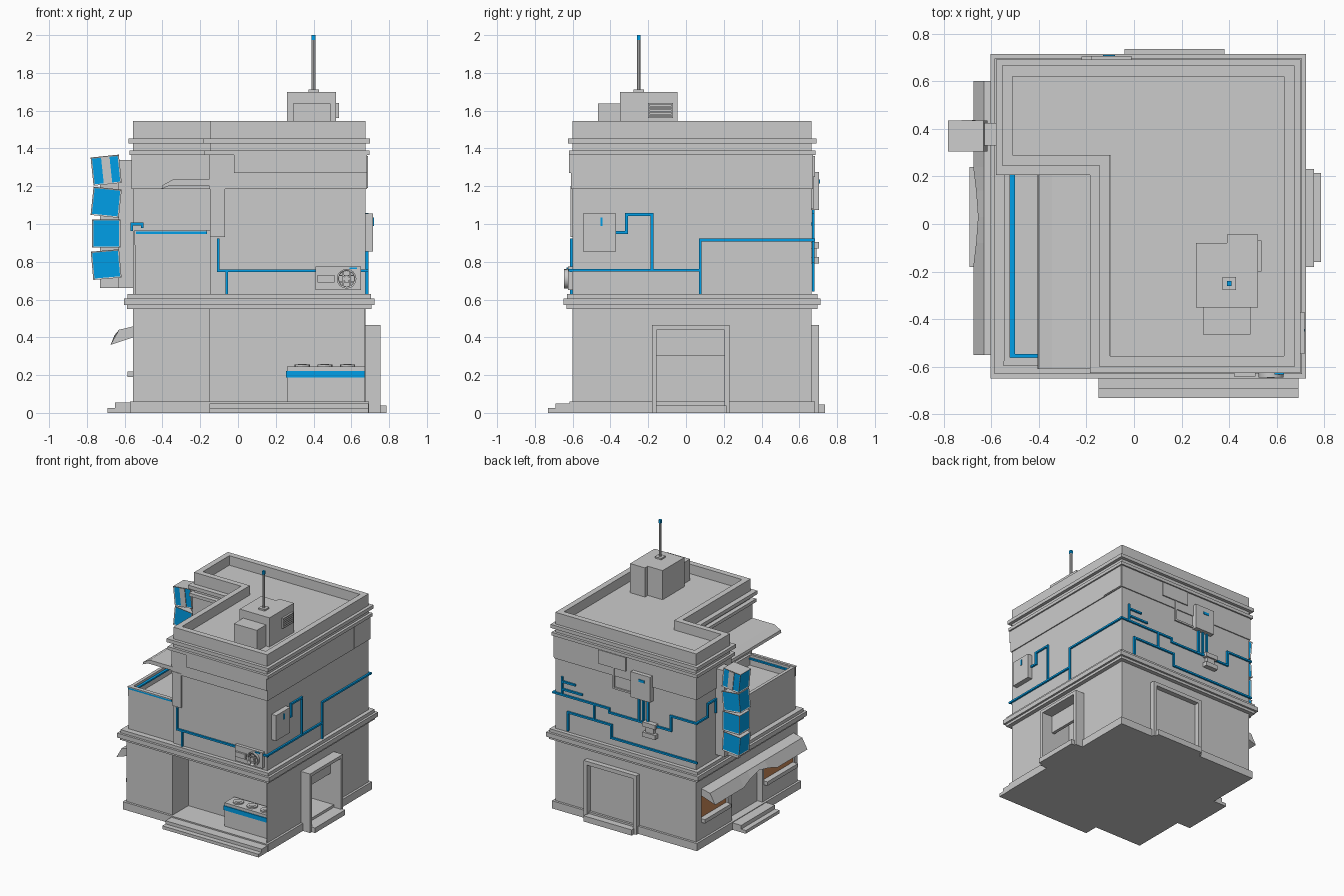
import bpy
import bmesh
from math import radians
from mathutils import Matrix, Vector

default_cube = bpy.data.objects.get("Cube")
if default_cube:
    bpy.data.objects.remove(default_cube, do_unlink=True)


def material(name, color):
    mat = bpy.data.materials.new(name)
    mat.use_nodes = True
    mat.diffuse_color = (*color, 1)
    mat.node_tree.nodes["Principled BSDF"].inputs["Base Color"].default_value = (*color, 1)
    return mat


grey = material("concrete_grey", (.6, .6, .6))
blue = material("bright_blue", (0, .36, .83))
brown = material("warm_brown", (.6, .25, .1))


def finish(bm, name, *mats):
    bmesh.ops.recalc_face_normals(bm, faces=bm.faces)
    mesh = bpy.data.meshes.new(name)
    bm.to_mesh(mesh)
    bm.free()
    for mat in mats:
        mesh.materials.append(mat)
    obj = bpy.data.objects.new(name, mesh)
    bpy.context.scene.collection.objects.link(obj)
    return obj


def add_block(bm, low, high):
    low, high = Vector(low), Vector(high)
    matrix = Matrix.Translation((low + high) / 2) @ Matrix.Diagonal((*(high - low), 1))
    bmesh.ops.create_cube(bm, size=1, matrix=matrix)


def box(name, xs, ys, zs, mat=grey):
    bm = bmesh.new()
    add_block(bm, *zip(xs, ys, zs))
    return finish(bm, name, mat)


def prism(name, outline, bottom, top, rim=0, sink=0):
    """Extruded footprint; an optional rim leaves a parapet round a sunken floor."""
    bm = bmesh.new()
    face = bm.faces.new([bm.verts.new((x, y, bottom)) for x, y in outline])
    out = bmesh.ops.extrude_face_region(bm, geom=[face])["geom"]
    bmesh.ops.translate(bm, vec=(0, 0, top - bottom),
                        verts=[v for v in out if isinstance(v, bmesh.types.BMVert)])
    bmesh.ops.recalc_face_normals(bm, faces=bm.faces)
    if rim:
        lid = max(bm.faces, key=lambda f: f.calc_center_median().z)
        for width in (rim, .0005):
            bmesh.ops.inset_region(bm, faces=[lid], thickness=width, use_even_offset=True)
        bmesh.ops.translate(bm, verts=lid.verts, vec=(0, 0, -sink))
    return finish(bm, name, grey)


def sheet(name, sections):
    """Solid skin through a row of matching cross-sections."""
    bm = bmesh.new()
    rows = [[bm.verts.new(p) for p in section] for section in sections]
    for a, b in zip(rows, rows[1:]):
        for i in range(len(a)):
            j = (i + 1) % len(a)
            bm.faces.new((a[i], a[j], b[j], b[i]))
    bm.faces.new(rows[0])
    bm.faces.new(rows[-1])
    return finish(bm, name, grey)


def cylinder(name, center, radius, depth, axis="Z", sides=12):
    turn = Matrix.Rotation(radians(90), 4, "X") if axis == "Y" else Matrix()
    bm = bmesh.new()
    bmesh.ops.create_cone(bm, cap_ends=True, segments=sides, radius1=radius, radius2=radius,
                          depth=depth, matrix=Matrix.Translation(center) @ turn)
    obj = finish(bm, name, grey)
    obj.select_set(True)
    bpy.context.view_layer.objects.active = obj
    bpy.ops.object.shade_smooth_by_angle()
    obj.select_set(False)
    return obj


def pipes(name, place, runs, mat=blue, r=.007):
    """Square conduits; each run is a path on a wall, lifted to space by place."""
    bm = bmesh.new()
    pad = Vector((r, r, r))
    for run in runs:
        points = [Vector(place(*p)) for p in run]
        for a, b in zip(points, points[1:]):
            add_block(bm, Vector(map(min, a, b)) - pad, Vector(map(max, a, b)) + pad)
    return finish(bm, name, mat)


def cut(target, cutter):
    cutter.hide_render = True
    mod = target.modifiers.new("opening", "BOOLEAN")
    mod.operation, mod.solver, mod.object = "DIFFERENCE", "EXACT", cutter
    bpy.context.view_layer.objects.active = target
    bpy.ops.object.modifier_apply(modifier=mod.name)
    bpy.data.objects.remove(cutter, do_unlink=True)


WEST, EAST, SOUTH, NORTH = -.555, .675, -.6, .665


def rect(o):
    return [(WEST - o, SOUTH - o), (EAST + o, SOUTH - o), (EAST + o, NORTH + o), (WEST - o, NORTH + o)]


def ell(o, notch=0):
    x, y = -.145 - o - notch, .245 - o - notch
    return [(WEST - o, NORTH + o), (EAST + o, NORTH + o), (EAST + o, SOUTH - o),
            (x, SOUTH - o), (x, y), (WEST - o, y)]


# Ground floor with shop recess, windows and doorways
ground = prism("ground_floor", rect(0), 0, .56)
cut(ground, box("cutter", (-.15, .669), (-.8, -.405), (.06, .549)))
cut(ground, box("cutter", (.5, .8), (-.155, .205), (.04, .44)))
cut(ground, box("cutter", (-.8, -.51), (-.16, .22), (.06, .4)))
for side, ys in (("back", (.27, .6)), ("front", (-.56, -.18))):
    cut(ground, box("cutter", (-.8, -.53), ys, (.22, .42)))
    box(side + "_window_pane", (-.54, -.525), ys, (.22, .42), brown)
    box(side + "_window_sill", (-.585, -.54), ys, (.19, .22))
prism("plinth", rect(.018), 0, .06)
prism("lower_cornice", rect(.032), .55, .575)
prism("middle_cornice", rect(.048), .57, .605)
prism("upper_cornice", rect(.03), .6, .63)

# Steps
for i, depth in enumerate((.73, .69)):
    box("front_step", (-.15, .69), (-depth, -.6), (0, .025 + i * .025))
for i, reach in enumerate((.69, .65)):
    box("awning_side_step", (-reach, -.55), (-.18, .24), (0, .025 + i * .03))
box("side_door_step", (.6, .785), (-.16, .215), (0, .04))
box("back_door_step", (-.04, .38), (.6, .735), (0, .045))

# Side door frame with half-open shutter, back door frame
for y in (-.18, .205):
    box("side_door_jamb", (.65, .755), (y, y + .025), (0, .465))
box("side_door_lintel", (.65, .755), (-.18, .23), (.44, .465))
box("side_door_shutter", (.64, .665), (-.16, .21), (.3, .45))
for x in (-.06, .37):
    box("back_door_jamb", (x, x + .03), (.65, .705), (0, .465))
box("back_door_lintel", (-.06, .4), (.65, .705), (.435, .465))

# Shop counter with round hobs
box("counter", (.26, .672), (-.54, -.42), (.06, .245))
box("counter_stripe", (.255, .672), (-.546, -.42), (.188, .222), blue)
for x in (.34, .46, .58):
    cylinder("hob", (x, -.48, .248), .04, .014)
    cylinder("hob_center", (x, -.48, .255), .022, .006)

# Wavy shop awning, lifted over its middle door
waves = []
for y, lift in ((-.55, 0), (-.18, 0), (-.08, .03), (.03, .05), (.14, .03), (.24, 0), (.6, 0)):
    profile = ((WEST, .4), (lift * .4 - .675, .36 + lift), (-.63, .44), (WEST, .458))
    waves.append([(x, y, z) for x, z in profile])
sheet("shop_awning", waves)

# Upper storey and roof
prism("upper_storey", ell(0), .62, 1.38)
prism("upper_wall_band", ell(.008), 1.185, 1.37)
box("front_wall_band", (-.02, .683), (-.619, -.59), (1.27, 1.37))
prism("roof_trim_low", ell(.02, .015), 1.365, 1.39)
prism("roof_trim_high", ell(.025, .015), 1.425, 1.453)
prism("roof_parapet", ell(0), 1.38, 1.545, rim=.045, sink=.075)
box("corner_post", (-.147, -.07), (-.612, -.54), (.93, 1.2))
box("side_wall_panel", (.67, .688), (.47, .668), (1.19, 1.36))
box("back_wall_panel", (.05, .29), (.66, .682), (1.25, 1.36))

# Terrace
terrace = [(-.545, -.585), (-.14, -.585), (-.14, .25), (-.545, .25)]
prism("terrace", terrace, .62, .965, rim=.025, sink=.08)
box("terrace_front_cap", (-.548, -.165), (-.59, -.575), (.89, .965))
box("terrace_front_lip", (-.548, -.165), (-.597, -.575), (.961, .968))
box("terrace_front_strip", (-.54, -.165), (-.596, -.58), (.948, .961), blue)
box("terrace_side_strip", (-.525, -.5), (-.565, .24), (.935, .947), blue)
box("terrace_inner_strip", (-.52, -.17), (-.565, -.545), (.935, .947), blue)

# Terrace canopy with a drooping edge
droop = ((-.405, 1.185), (-.36, 1.205), (-.14, 1.205), (-.14, 1.235), (-.345, 1.235), (-.4, 1.205))
sheet("terrace_canopy", [[(x, y, z) for x, z in droop] for y in (-.61, .24)])

# Wall conduits
pipes("side_pipes", lambda y, z: (.683, y, z), [
    [(-.615, .755), (.075, .755)], [(.075, .63), (.075, .915), (.675, .915)],
    [(-.18, .755), (-.18, 1.05), (-.315, 1.05), (-.315, .955), (-.37, .955)]])
pipes("front_pipes", lambda x, z: (x, -.608, z), [
    [(-.105, .915), (-.105, .753), (.685, .753)], [(-.06, .753), (-.06, .63)]])
pipes("back_pipes", lambda x, z: (x, .673, z), [
    [(.685, .915), (.2, .915), (.2, .885), (-.34, .885), (-.34, 1), (-.565, 1)],
    [(.56, .65), (.56, .79), (.18, .79), (.18, .69), (-.565, .69)],
    [(.33, .91), (.33, .79)], [(.61, .915), (.61, 1.05)],
    [(.61, 1.02), (.5, 1.02)], [(.61, .96), (.44, .96)]]
    + [[(x, 1.07), (x, .885)] for x in (-.06, -.1, -.14)])
pipes("west_pipes", lambda y, z: (-.562, y, z), [
    [(.673, 1), (.53, 1), (.53, 1.1), (.43, 1.1), (.43, 1), (.235, 1), (.235, .97)]])
pipes("terrace_pipe", lambda x, z: (x, .235, z), [[(-.562, 1), (-.507, 1), (-.507, .985)]])
pipes("grey_conduit", lambda x, z: (x, .67, z), [[(.16, 1.25), (.16, 1.09), (0, 1.09)]], grey)

# Wall boxes and meter
box("side_fuse_box", (.67, .715), (-.545, -.37), (.855, 1.055))
box("side_fuse_mark", (.71, .719), (-.452, -.442), (.99, 1.035), blue)
box("back_fuse_box", (-.18, -.01), (.66, .705), (1.075, 1.275))
box("back_fuse_mark", (-.13, -.08), (.7, .709), (1.215, 1.235), blue)
box("meter_core", (-.2, -.13), (.66, .69), (.8, .9))
for z in (.79, .87):
    box("meter_cap", (-.22, -.11), (.66, .703), (z, z + .035))

# Air conditioner with fan grille
box("air_conditioner", (.41, .65), (-.625, -.59), (.65, .775))
box("air_conditioner_mark", (.59, .63), (-.632, -.62), (.762, .77), blue)
box("air_conditioner_vent", (.42, .51), (-.64, -.62), (.69, .73))
fan = cylinder("fan_ring", (.575, -.63, .71), .052, .03, "Y", sides=16)
cut(fan, cylinder("cutter", (.575, -.64, .71), .043, .03, "Y", sides=16))
cylinder("fan_hub", (.575, -.635, .71), .016, .024, "Y")
for i in (-1, 1):
    shift = i * .018
    box("fan_bar", (.535, .615), (-.644, -.636), (.707 + shift, .713 + shift))
    box("fan_upright", (.572 + shift, .578 + shift), (-.644, -.636), (.67, .75))

# Stack of tilted sign boxes with inset glowing faces
box("sign_plate", (-.635, -.55), (.33, .425), (.66, 1.34))
box("sign_pole", (-.73, -.63), (.355, .385), (.66, 1.3))
for z, tilt in ((1.285, -6), (1.115, 6), (.95, 0), (.785, -5)):
    bm = bmesh.new()
    bmesh.ops.create_cube(bm, size=1, matrix=Matrix.Diagonal((.15, .13, .15, 1)))
    lit = [f for f in bm.faces if abs(f.normal.y) > .5 or f.normal.x < -.5]
    bmesh.ops.inset_individual(bm, faces=lit, thickness=.01, depth=-.004)
    for f in lit:
        f.material_index = 1
    if z > 1.2:
        add_block(bm, (-.02, -.066, -.07), (.025, .066, .07))
    bm.transform(Matrix.Translation((-.698, .37, z)) @ Matrix.Rotation(radians(tilt), 4, "Y"))
    finish(bm, "sign_box", grey, blue)

# Rooftop machine room, vent and antenna
box("roof_unit", (.26, .52), (-.35, -.08), (1.46, 1.7))
box("roof_unit_wing", (.39, .52), (-.1, -.045), (1.46, 1.7))
box("roof_unit_low", (.29, .49), (-.465, -.34), (1.46, 1.637))
for i in range(6):
    z = 1.56 + i * .0145
    box("vent_slat", (.51, .535), (-.2, -.07), (z, z + .008))
for y in (-.2, -.078):
    box("vent_frame", (.51, .535), (y, y + .008), (1.56, 1.64))
box("antenna_foot", (.372, .428), (-.278, -.222), (1.69, 1.712))
cylinder("antenna_rod", (.4, -.25, 1.84), .01, .28, sides=8)
box("antenna_tip", (.39, .41), (-.26, -.24), (1.975, 2), blue)
